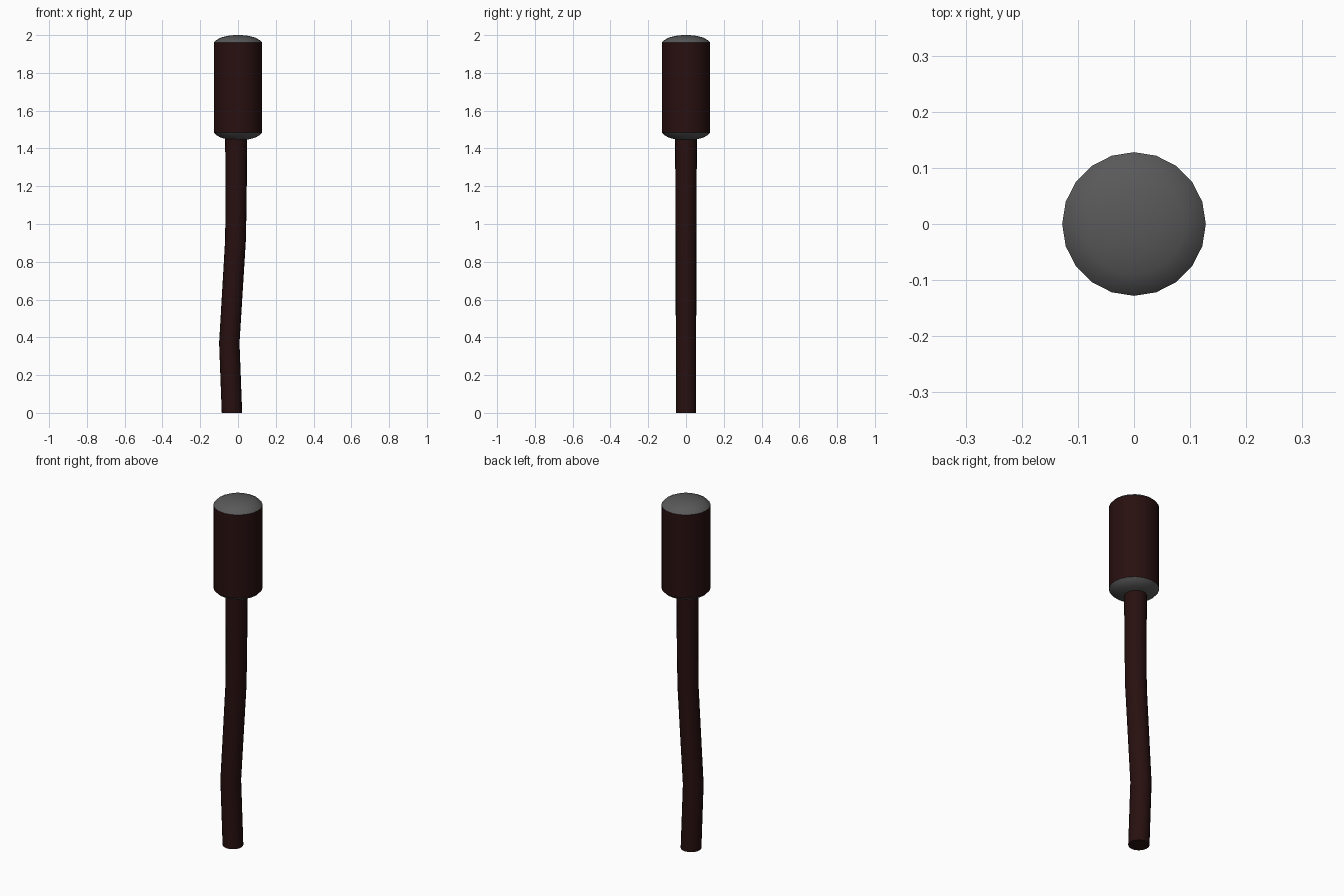
import bpy, bmesh, math

if "Cube" in bpy.data.objects:
    bpy.data.objects.remove(bpy.data.objects["Cube"], do_unlink=True)


def material(name, rgb):
    m = bpy.data.materials.new(name)
    m.use_nodes = True
    m.diffuse_color = (*rgb, 1)
    bsdf = m.node_tree.nodes["Principled BSDF"]
    bsdf.inputs["Base Color"].default_value = (*rgb, 1)
    bsdf.inputs["Roughness"].default_value = 0.8
    return m


wood = material("dark red wood", (0.021, 0.005, 0.005))
grey = material("grey padding", (0.1, 0.1, 0.1))


def loft(name, rings, sides, mats, end_rule=None):
    """Skin circular rings given as (x, z, radius), capped at both ends."""
    bm = bmesh.new()
    loops = []
    for x, z, r in rings:
        angles = [2 * math.pi * i / sides for i in range(sides)]
        loops.append([bm.verts.new((x + r * math.cos(a), r * math.sin(a), z))
                      for a in angles])
    for low, high in zip(loops, loops[1:]):
        for i in range(sides):
            j = (i + 1) % sides
            bm.faces.new((low[i], low[j], high[j], high[i]))
    bm.faces.new(loops[0][::-1])
    bm.faces.new(loops[-1])
    bm.normal_update()
    for f in bm.faces:
        if end_rule and end_rule(f):
            f.material_index = 1
    mesh = bpy.data.meshes.new(name)
    bm.to_mesh(mesh)
    bm.free()
    for m in mats:
        mesh.materials.append(m)
    ob = bpy.data.objects.new(name, mesh)
    bpy.context.collection.objects.link(ob)
    bpy.ops.object.select_all(action="DESELECT")
    ob.select_set(True)
    bpy.context.view_layer.objects.active = ob
    bpy.ops.object.shade_smooth_by_angle(angle=math.radians(35))
    return ob


# Mallet head: straight barrel with domed grey ends
dome = [(0.128, 0), (0.115, 0.014), (0.09, 0.027), (0.055, 0.036), (0.02, 0.04)]
head = [(0, 1.484 - h, r) for r, h in reversed(dome)]
head += [(0, 1.96 + h, r) for r, h in dome]
loft("mallet_head", head, 20, [wood, grey], lambda f: abs(f.normal.z) > 0.3)

# Gently bent handle, a little thicker near the head
handle = [(-0.032, 0, 0.054), (-0.046, 0.37, 0.054), (-0.013, 0.92, 0.055),
          (-0.010, 1.15, 0.056), (-0.010, 1.46, 0.058)]
loft("handle", handle, 20, [wood])
